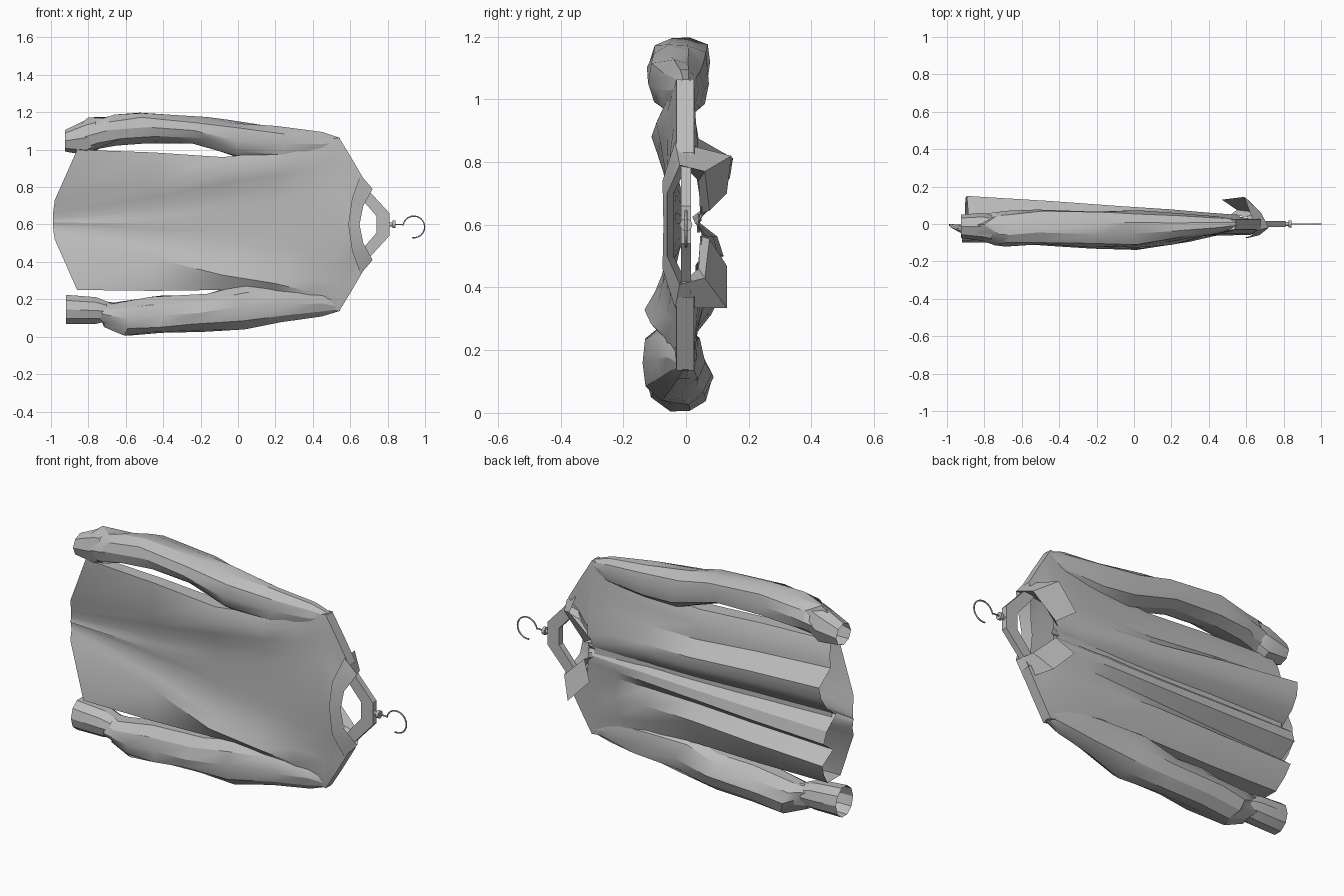
import bpy, bmesh, math, random
from mathutils import Vector

random.seed(4)
if "Cube" in bpy.data.objects:
    bpy.data.objects.remove(bpy.data.objects["Cube"])

MID = 0.6  # height of the garment's centre line
grey = bpy.data.materials.new("cloth grey")
grey.use_nodes = True
COLOUR = (0.5, 0.5, 0.5, 1)
grey.diffuse_color = COLOUR
grey.node_tree.nodes["Principled BSDF"].inputs["Base Color"].default_value = COLOUR


def finish(name, bm, angle=28):
    bmesh.ops.recalc_face_normals(bm, faces=bm.faces)
    mesh = bpy.data.meshes.new(name)
    bm.to_mesh(mesh)
    bm.free()
    mesh.materials.append(grey)
    obj = bpy.data.objects.new(name, mesh)
    bpy.context.collection.objects.link(obj)
    bpy.ops.object.select_all(action="DESELECT")
    bpy.context.view_layer.objects.active = obj
    obj.select_set(True)
    bpy.ops.object.shade_smooth_by_angle(angle=math.radians(angle))
    return obj


def loft(name, rings, closed=True, angle=28):
    """Skin a list of equally long point rows."""
    bm = bmesh.new()
    rows = [[bm.verts.new(p) for p in ring] for ring in rings]
    n = len(rows[0])
    for a, b in zip(rows, rows[1:]):
        for i in range(n if closed else n - 1):
            j = (i + 1) % n
            bm.faces.new((a[i], a[j], b[j], b[i]))
    return finish(name, bm, angle)


def mix(a, b, t):
    return a + (b - a) * t


# Body: fold depths across the width, at hem, chest and shoulder
back_folds = [
    [-.08, -.02, .0, .0, .0, .0, -.01, .0, .0, .0, .0, -.02, -.06],
    [-.06, -.145, -.11, -.085, -.07, -.07, -.065, -.07, -.07, -.08, -.1, -.12, -.08],
    [-.03, -.035, -.04, -.05, -.055, -.06, -.06, -.06, -.055, -.05, -.04, -.035, -.03]]
front_folds = [
    [.03, .08, .11, .03, .12, .10, .02, .10, .14, .15, .04, .03, .0],
    [.02, .05, .08, .03, .08, .07, .03, .07, .09, .09, .03, .03, .0],
    [.025, .03, .04, .045, .05, .05, .035, .05, .05, .05, .04, .03, .025]]
# Back folds fan out from one point of the hem, front folds from the neckline
back_fan = [0, .36, .42, .44, .455, .47, .48, .49, .505, .52, .55, .64, 1]
front_fan = [0, .12, .26, .38, .43, .47, .5, .53, .57, .62, .74, .88, 1]
COLS = len(back_fan)


def depth(folds, k, i):
    j = min(int(k), 1)
    return mix(folds[j][i], folds[j + 1][i], k - j)


# x, lower z, upper z, fold blend
stations = [(-.86, .25, 1.0, 0), (-.45, .245, .985, .45), (-.08, .25, .96, .9),
            (.2, .22, .99, 1.3), (.38, .17, 1.03, 1.7), (.54, .135, 1.065, 2),
            (.61, .25, .95, 2), (.68, .37, .83, 2)]
rings = []
for n, (x, lo, hi, k) in enumerate(stations):
    back, front = [], []
    for i in range(COLS):
        even = i / (COLS - 1)
        neck = {7: 1, 6: .4}.get(n, 0)
        for panel, folds in ((back, back_folds), (front, front_folds)):
            rear = panel is back
            s = mix(back_fan[i], even, min(k, 1)) if rear else mix(even, front_fan[i], k / 2)
            arc = 1 - (2 * s - 1) ** 2
            drop = (.13 if rear else .045) * arc if n == 0 else 0
            dip = (.06 if rear else .16) * neck * arc
            panel.append((x - drop - dip, depth(folds, k, i), mix(lo, hi, s)))
    rings.append(back + front[::-1])
loft("shirt_body", rings)

# Front placket: a narrow strip along the opening
loft("front_placket", [[(x, y, z) for z in (.575, .635)]
                       for x, y in ((.51, .045), (.1, .04), (-.4, .04), (-.89, .035))],
     closed=False)


# Sleeves: rings given as x, lower z, upper z, back y, front y
def tube(name, spec, sides, crumple=0.0):
    rings = []
    for n, (x, lo, hi, back, front) in enumerate(spec):
        loose = crumple if n > 1 else 0
        ring = []
        for i in range(sides):
            a = 2 * math.pi * i / sides
            r = 1 + random.uniform(-.65, .25) * loose
            dx = random.uniform(-.25, .25) * loose
            ring.append((x + dx, (back + front) / 2 + (front - back) / 2 * math.cos(a) * r,
                         (lo + hi) / 2 + (hi - lo) / 2 * math.sin(a) * r))
        rings.append(ring)
    return loft(name, rings, angle=25)


tube("left_sleeve", [
    (.545, 1.02, 1.064, -.025, .025), (.45, .96, 1.098, -.05, .04),
    (.25, .93, 1.13, -.09, .06), (0, .94, 1.16, -.13, .08), (-.2, 1.025, 1.18, -.13, .08),
    (-.48, 1.03, 1.21, -.12, .085), (-.66, 1.02, 1.19, -.13, .08),
    (-.76, 1.0, 1.18, -.12, .06), (-.8, .99, 1.14, -.09, .04)], 10, .2)
tube("left_cuff", [(-.76, 1.0, 1.17, -.1, .05), (-.81, .97, 1.16, -.09, .06),
                   (-.925, .99, 1.105, -.075, .05)], 8)
tube("right_sleeve", [
    (.545, .137, .18, -.025, .025), (.45, .105, .25, -.06, .035),
    (.25, .065, .28, -.1, .05), (0, .03, .29, -.15, .06), (-.2, .02, .23, -.13, .08),
    (-.45, .008, .22, -.13, .09), (-.63, .0, .19, -.12, .08), (-.7, .05, .19, -.1, .06),
    (-.76, .07, .2, -.09, .04)], 10, .2)
tube("right_cuff", [(-.7, .08, .19, -.09, .04), (-.76, .065, .215, -.1, .05),
                    (-.92, .063, .228, -.1, .045)], 10)

# Collar: stand, fold and outer edge of one half (x, y, distance from the centre)
stand = [(.6, -.04, 0), (.61, -.04, .1), (.64, 0, .18), (.6, .04, .14), (.51, .045, .035)]
fold = [(.65, -.06, 0), (.67, -.06, .1), (.72, -.02, .19), (.68, .06, .17), (.55, .075, .045)]
edge = [(.59, -.072, 0), (.61, -.075, .14), (.655, -.035, .265), (.59, .145, .22),
        (.47, .13, .1)]
# The right flap hangs a little lower
low_edge = edge[:3] + [(.61, .13, .265), (.48, .13, .13)]


def both(half, low_half):
    return ([(x, y, MID - d) for x, y, d in low_half[:0:-1]]
            + [(x, y, MID + d) for x, y, d in half])


loft("collar", [both(stand, stand), both(fold, fold), both(edge, low_edge)], closed=False)

# Hanger: arched frame with a flat bar under the hook
outer = [(.81, .06), (.70, .18), (.51, .43)]
inner = [(.74, .045), (.675, .12), (.46, .41)]


def frame_row(half, y):
    return ([(x, y, MID - d) for x, d in half[::-1]] + [(x, y, MID + d) for x, d in half])


T = .016
rows = [frame_row(outer, -T), frame_row(outer, T), frame_row(inner, T), frame_row(inner, -T)]
loft("hanger_frame", list(zip(*rows)))


# Turned collars under the hook
def knob(name, x, length, radius):
    bm = bmesh.new()
    bmesh.ops.create_cone(bm, cap_ends=True, segments=12, radius1=radius,
                          radius2=radius, depth=length)
    for v in bm.verts:
        v.co = Vector((x + v.co.z, v.co.x, MID + v.co.y))
    finish(name, bm)


knob("hook_socket", .82, .04, .01)
knob("hook_collar", .835, .016, .02)

# Hook: wire with an open loop
curve = bpy.data.curves.new("hook", "CURVE")
curve.dimensions = "3D"
curve.bevel_depth = .004
curve.bevel_resolution = 1
path = [(.83, 0, MID), (.875, 0, MID)]
for i in range(17):
    a = math.radians(mix(170, -100, i / 16))
    path.append((.94 + .058 * math.cos(a), 0, .587 + .058 * math.sin(a)))
spline = curve.splines.new("POLY")
spline.points.add(len(path) - 1)
for p, co in zip(spline.points, path):
    p.co = (*co, 1)
curve.materials.append(grey)
bpy.context.collection.objects.link(bpy.data.objects.new("hook", curve))
